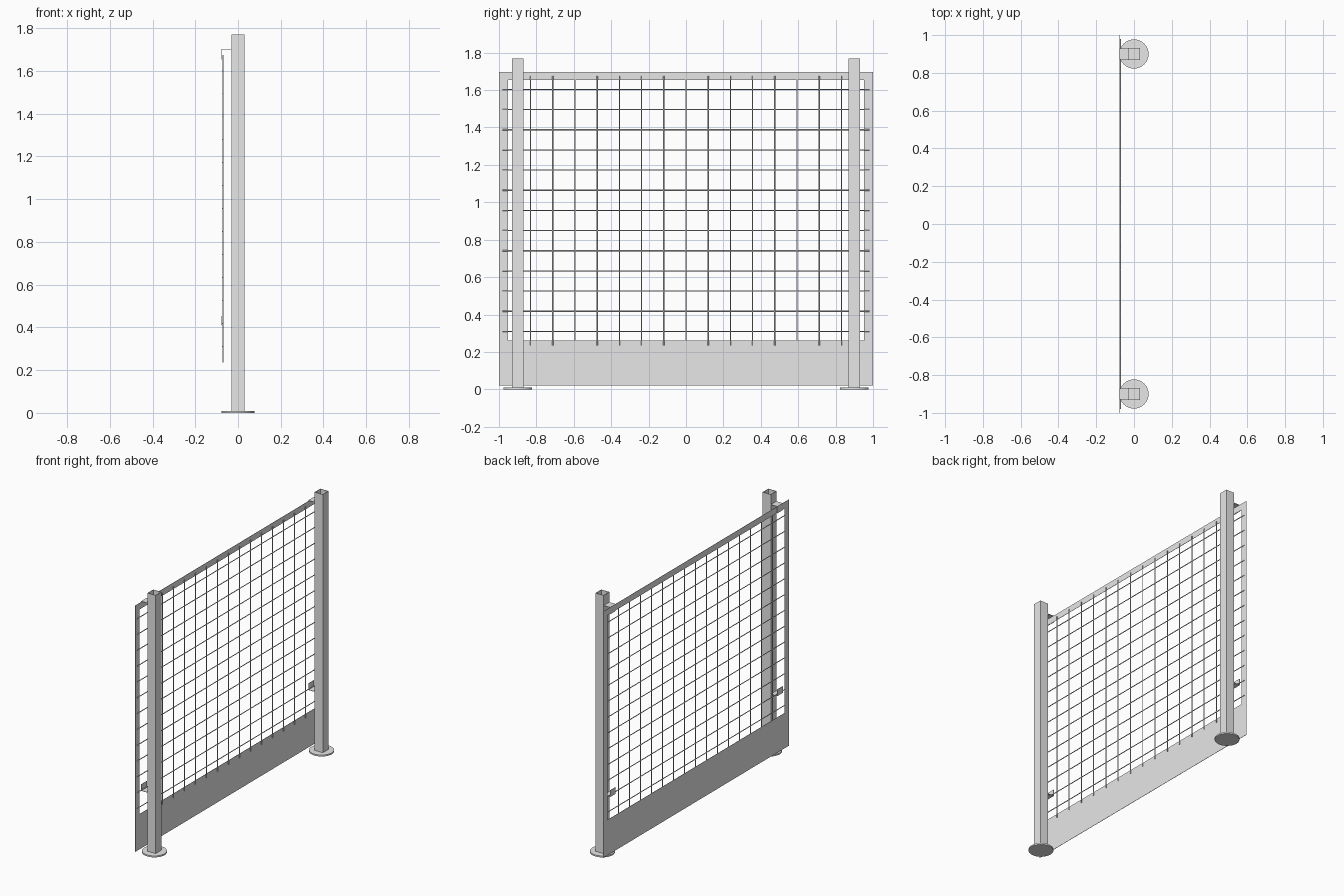
import bpy, bmesh
from mathutils import Matrix, Vector

default = bpy.data.objects.get("Cube")
if default:
    bpy.data.objects.remove(default, do_unlink=True)

steel = bpy.data.materials.new("grey_steel")
steel.diffuse_color = (0.8, 0.8, 0.8, 1)
steel.use_nodes = True
steel.node_tree.nodes["Principled BSDF"].inputs["Base Color"].default_value = (0.8, 0.8, 0.8, 1)


def finish(name, bm):
    mesh = bpy.data.meshes.new(name)
    bmesh.ops.recalc_face_normals(bm, faces=bm.faces)
    bm.to_mesh(mesh)
    bm.free()
    mesh.materials.append(steel)
    obj = bpy.data.objects.new(name, mesh)
    bpy.context.collection.objects.link(obj)
    return obj


def add_box(bm, low, high):
    low, high = Vector(low), Vector(high)
    matrix = Matrix.Translation((low + high) / 2) @ Matrix.Diagonal((*(high - low), 1))
    bmesh.ops.create_cube(bm, size=1, matrix=matrix)


def add_rod(bm, center, radius, length, axis="Z", sides=6):
    turn = Matrix.Rotation(1.570796, 4, "X") if axis == "Y" else Matrix()
    bmesh.ops.create_cone(bm, cap_ends=True, segments=sides, radius1=radius, radius2=radius,
                          depth=length, matrix=Matrix.Translation(center) @ turn)


SHEET_X = -0.076      # outer face of the panel
POST_Y = 0.9
POST_HALF = 0.031
WALL = 0.003
POST_TOP = 1.77

# Flat sheet frame around the mesh, with a tall kick plate at the bottom
bm = bmesh.new()
outer = [(-1, 0.02), (1, 0.02), (1, 1.698), (-1, 1.698)]
inner = [(-0.953, 0.26), (0.953, 0.26), (0.953, 1.655), (-0.953, 1.655)]
rings = [[bm.verts.new((SHEET_X, y, z)) for y, z in ring] for ring in (outer, inner)]
for i in range(4):
    j = (i + 1) % 4
    bm.faces.new((rings[0][i], rings[0][j], rings[1][j], rings[1][i]))
extruded = bmesh.ops.extrude_face_region(bm, geom=bm.faces[:], use_keep_orig=True)
moved = [v for v in extruded["geom"] if isinstance(v, bmesh.types.BMVert)]
bmesh.ops.translate(bm, verts=moved, vec=(0.002, 0, 0))
finish("panel_frame", bm)

# Wire mesh welded to the inner side of the frame
bm = bmesh.new()
for i in range(-7, 8):
    add_rod(bm, (SHEET_X + 0.005, i * 0.1187, 0.955), 0.003, 1.44)
finish("vertical_wires", bm)
bm = bmesh.new()
for i in range(13):
    add_rod(bm, (SHEET_X + 0.004, 0, 0.31 + i * 0.1078), 0.003, 1.96, "Y")
finish("horizontal_wires", bm)

for side, y in (("front", -POST_Y), ("back", POST_Y)):
    # Hollow square post, open at the top
    bm = bmesh.new()
    h, w = POST_HALF, POST_HALF - WALL
    loops = []
    for r, z in ((h, 0.01), (h, POST_TOP), (w, POST_TOP), (w, 0.01)):
        corners = ((-r, -r), (r, -r), (r, r), (-r, r))
        loops.append([bm.verts.new((a, y + b, z)) for a, b in corners])
    for k in range(4):
        for i in range(4):
            j, n = (i + 1) % 4, (k + 1) % 4
            bm.faces.new((loops[k][i], loops[k][j], loops[n][j], loops[n][i]))
    finish(side + "_post", bm)

    # Round foot plate
    bm = bmesh.new()
    add_rod(bm, (0, y, 0.005), 0.077, 0.01, sides=32)
    foot = finish(side + "_foot_plate", bm)
    for face in foot.data.polygons:
        face.use_smooth = abs(face.normal.z) < 0.5

    # Angle brackets hooking over the panel: upper lip down, lower lip up
    for label, z, lip in (("upper", 1.699, -0.045), ("lower", 0.408, 0.045)):
        bm = bmesh.new()
        y0, y1 = y - 0.03, y + 0.03
        add_box(bm, (-0.079, y0, z), (-POST_HALF, y1, z + 0.002))
        add_box(bm, (-0.079, y0, min(z, z + lip)), (-0.077, y1, max(z, z + lip)))
        finish(side + "_" + label + "_bracket", bm)
